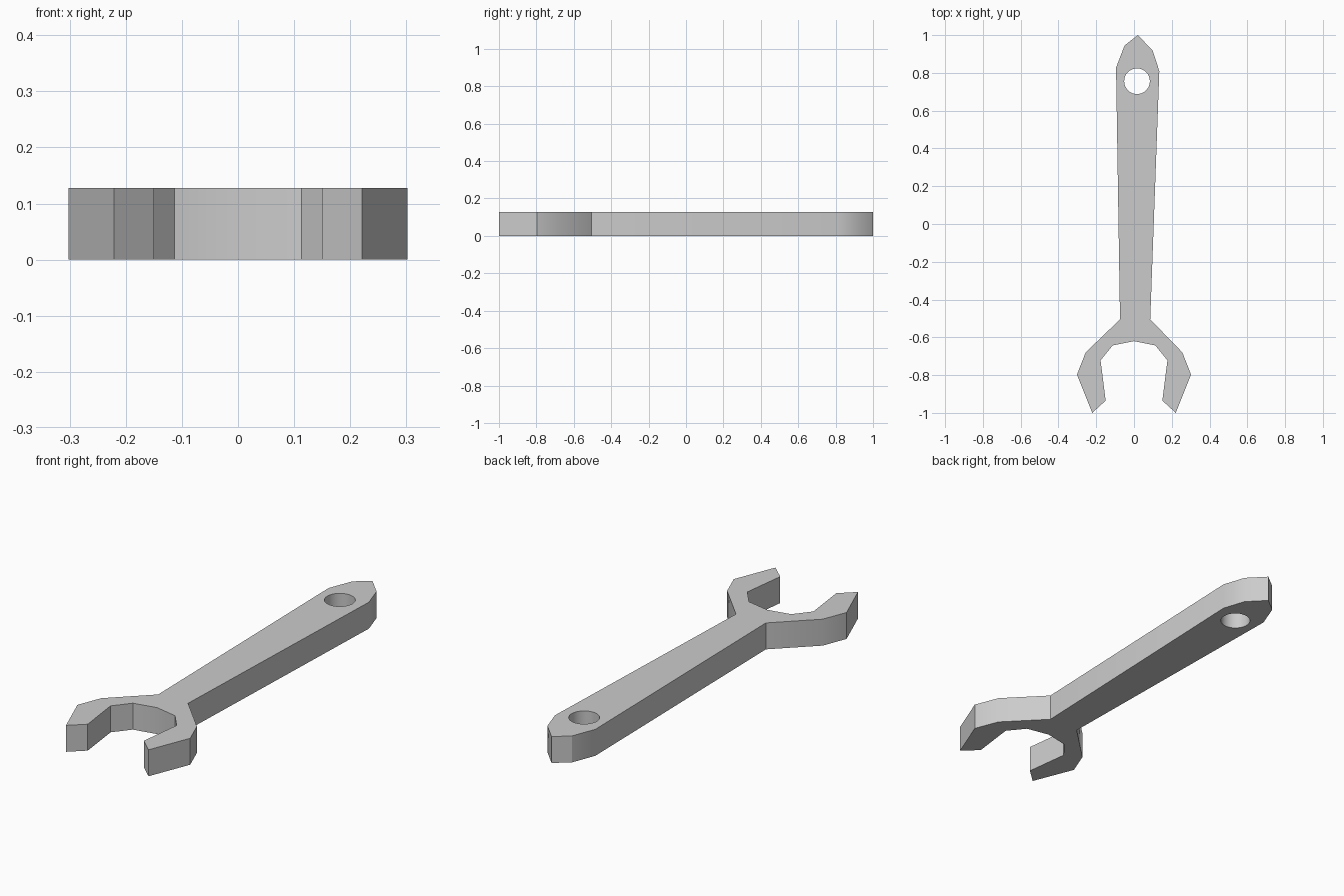
import bpy, bmesh
from math import sin, cos, tau, radians

if "Cube" in bpy.data.objects:
    bpy.data.objects.remove(bpy.data.objects["Cube"])

THICKNESS = 0.128

# Handle: slightly lopsided tapered outline, clockwise from neck left to neck right
handle = [(-0.074, -0.505), (-0.095, 0.828), (-0.05, 0.945), (0.02, 1.0),
          (0.098, 0.92), (0.134, 0.81), (0.086, -0.505)]

# Open jaw: right half from outside neck round to the inner side, then mirrored
jaw = [(0.256, -0.68), (0.302, -0.797), (0.221, -1.0),
       (0.15, -0.935), (0.177, -0.722), (0.113, -0.643)]
outline = handle + jaw + [(0, -0.62)] + [(-x, y) for x, y in reversed(jaw)]

# Hanging hole
hole = [(0.016 + 0.068 * cos(tau * i / 32), 0.756 + 0.068 * sin(tau * i / 32))
        for i in range(32)]


def add_loop(bm, points):
    verts = [bm.verts.new((x, y, 0)) for x, y in points]
    return [bm.edges.new((a, b)) for a, b in zip(verts, verts[1:] + verts[:1])]


# Fill the profile around the hole and extrude it upward
bm = bmesh.new()
edges = add_loop(bm, outline) + add_loop(bm, hole)
bmesh.ops.triangle_fill(bm, edges=edges, use_beauty=True, use_dissolve=False)
top = bmesh.ops.extrude_face_region(bm, geom=bm.faces[:], use_keep_orig=True)
bmesh.ops.translate(bm, vec=(0, 0, THICKNESS),
                    verts=[g for g in top["geom"] if isinstance(g, bmesh.types.BMVert)])
bmesh.ops.recalc_face_normals(bm, faces=bm.faces[:])

mesh = bpy.data.meshes.new("wrench")
bm.to_mesh(mesh)
bm.free()
wrench = bpy.data.objects.new("wrench", mesh)
bpy.context.collection.objects.link(wrench)

# Soft shallow corners, crisp rims
bpy.context.view_layer.objects.active = wrench
wrench.select_set(True)
bpy.ops.object.shade_smooth_by_angle(angle=radians(30))
